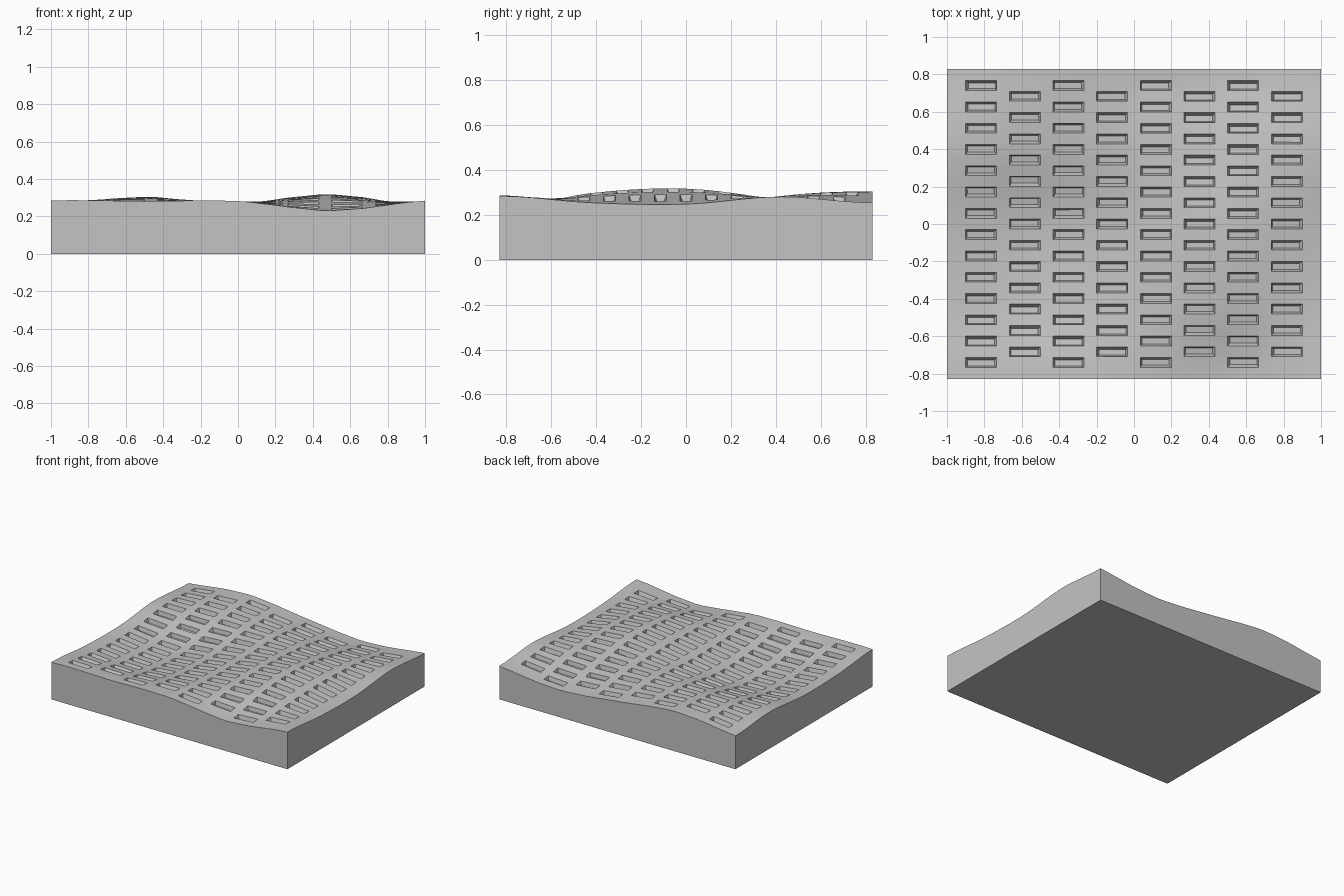
import bpy
import bmesh
import math

cube = bpy.data.objects.get("Cube")
if cube:
    bpy.data.objects.remove(cube, do_unlink=True)

HALF_X, HALF_Y = 1.0, 0.83
COLUMNS, ROWS = 8, 27
COLUMN_STEP, ROW_STEP = 0.2335, 0.0569
SLOT_X, SLOT_Y = 0.166, 0.053
SLOT_DEPTH, SLOT_TAPER = 0.03, 0.011

# Heights of the rolling top, rows from front to back, columns along x
HEIGHTS = [
    [0.284, 0.281, 0.282, 0.231, 0.284],
    [0.254, 0.220, 0.265, 0.298, 0.254],
    [0.248, 0.205, 0.262, 0.317, 0.248],
    [0.281, 0.283, 0.280, 0.268, 0.281],
    [0.255, 0.305, 0.252, 0.207, 0.255],
]


def smooth_curve(values, t, periodic):
    """Smooth interpolation through evenly spaced values, t from 0 to 1."""
    last = len(values) - 1
    s = min(max(t, 0), 1) * last
    i = min(int(s), last - 1)
    f = s - i

    def slope(k):
        if 0 < k < last:
            return (values[k + 1] - values[k - 1]) / 2
        return (values[1] - values[last - 1]) / 2 if periodic else 0

    a, b, da, db = values[i], values[i + 1], slope(i), slope(i + 1)
    w = f * f * (3 - 2 * f)
    return a + (b - a) * w + f * (1 - f) * (da * (1 - f) - db * f)


def height(x, y):
    u, v = (x / HALF_X + 1) / 2, (y / HALF_Y + 1) / 2
    return smooth_curve([smooth_curve(row, u, True) for row in HEIGHTS], v, False)


def cut_lines(half, count, step, size):
    """Edge positions of every slot along one axis, plus the rim."""
    lines = [-half]
    for k in range(count):
        centre = (k - (count - 1) / 2) * step
        lines += [centre - size / 2, centre + size / 2]
    return lines + [half]


# Rolling top surface, divided along the slot edges
xs = cut_lines(HALF_X, COLUMNS, COLUMN_STEP, SLOT_X)
ys = cut_lines(HALF_Y, ROWS, ROW_STEP, SLOT_Y)
bm = bmesh.new()
grid = [[bm.verts.new((x, y, height(x, y))) for x in xs] for y in ys]
slots = []
for j in range(len(ys) - 1):
    for i in range(len(xs) - 1):
        face = bm.faces.new((grid[j][i], grid[j][i + 1],
                             grid[j + 1][i + 1], grid[j + 1][i]))
        # Odd cells are slot cells; neighbouring columns are staggered
        if i % 2 and j % 2 and (i // 2 + j // 2) % 2 == 0:
            slots.append(face)

# Straight side walls and flat underside
rim = [e for e in bm.edges if e.is_boundary]
walls = bmesh.ops.extrude_edge_only(bm, edges=rim)["geom"]
for v in walls:
    if isinstance(v, bmesh.types.BMVert):
        v.co.z = 0
bottom = [e for e in walls if isinstance(e, bmesh.types.BMEdge) and e.is_boundary]
bmesh.ops.contextual_create(bm, geom=bottom)
bmesh.ops.recalc_face_normals(bm, faces=bm.faces)

# Staggered tapered slots sunk into the surface
bm.normal_update()
bmesh.ops.inset_individual(bm, faces=slots, thickness=SLOT_TAPER,
                           depth=-SLOT_DEPTH, use_even_offset=True)

mesh = bpy.data.meshes.new("slotted_panel")
bm.to_mesh(mesh)
bm.free()
panel = bpy.data.objects.new("slotted_panel", mesh)
bpy.context.collection.objects.link(panel)

# Plain grey finish
grey = bpy.data.materials.new("plain_grey")
grey.use_nodes = True
colour = (0.55, 0.55, 0.55, 1)
grey.diffuse_color = colour
grey.node_tree.nodes["Principled BSDF"].inputs["Base Color"].default_value = colour
mesh.materials.append(grey)

bpy.ops.object.select_all(action='DESELECT')
panel.select_set(True)
bpy.context.view_layer.objects.active = panel
bpy.ops.object.shade_smooth_by_angle(angle=math.radians(30))
